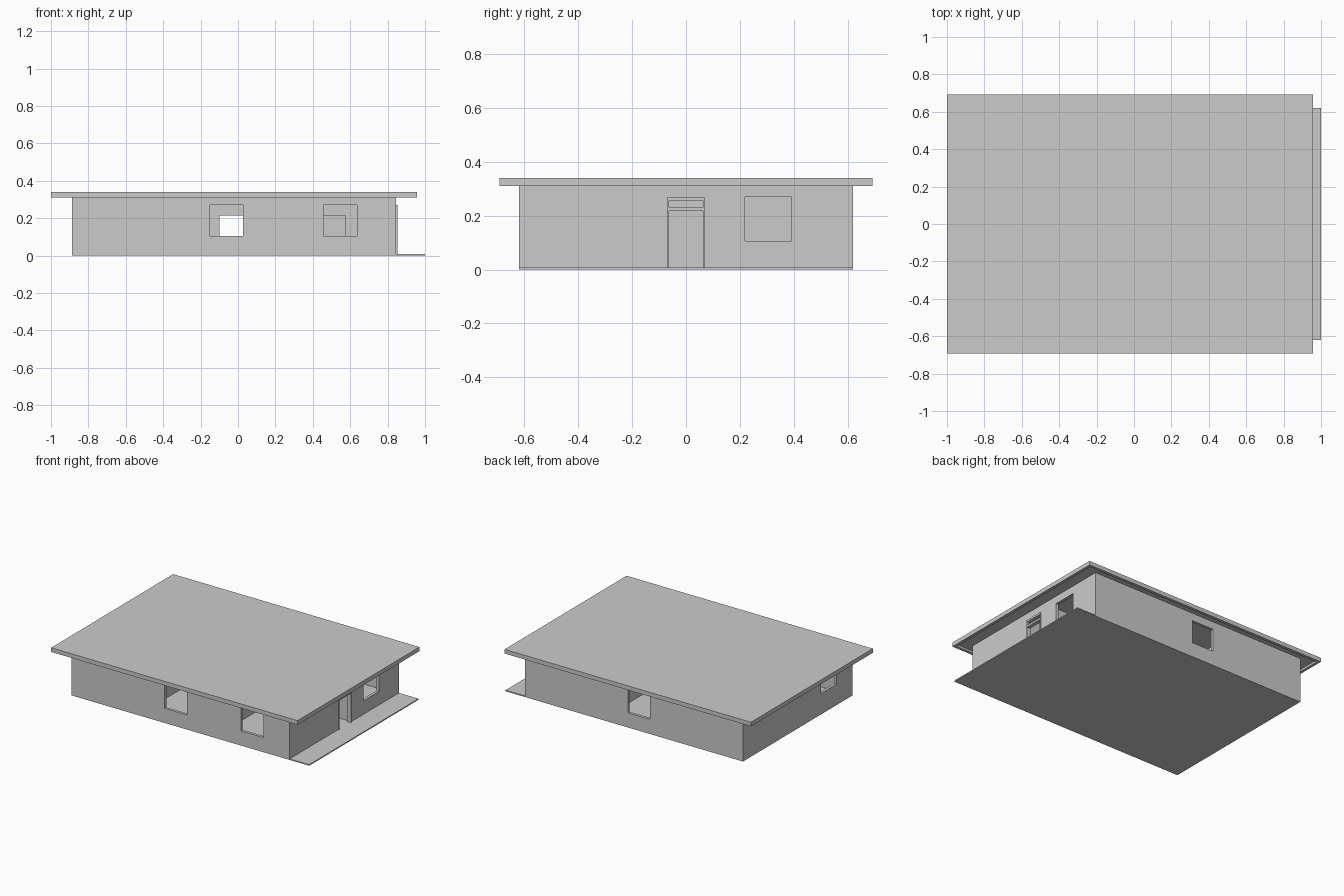
import bpy, bmesh
from mathutils import Vector

if "Cube" in bpy.data.objects:
    bpy.data.objects.remove(bpy.data.objects["Cube"])

FLOOR, TOP = 0.008, 0.325      # floor surface, underside of roof sheet
X0, X1, Y = -0.887, 0.845, 0.62
T = 0.02                       # wall thickness


def finish(name, bm):
    bmesh.ops.recalc_face_normals(bm, faces=bm.faces[:])
    me = bpy.data.meshes.new(name)
    bm.to_mesh(me)
    bm.free()
    ob = bpy.data.objects.new(name, me)
    bpy.context.collection.objects.link(ob)
    return ob


def box(name, x0, x1, y0, y1, z0, z1):
    bm = bmesh.new()
    bmesh.ops.create_cube(bm, size=1)
    for v in bm.verts:
        v.co = ((x0 + x1) / 2 + v.co.x * (x1 - x0),
                (y0 + y1) / 2 + v.co.y * (y1 - y0),
                (z0 + z1) / 2 + v.co.z * (z1 - z0))
    return finish(name, bm)


def panel(name, place, span, height, depth, holes):
    """Extruded sheet with rectangular holes (u0, u1, v0, v1)."""
    us = sorted({*span, *(u for h in holes for u in h[:2])})
    vs = sorted({*height, *(v for h in holes for v in h[2:])})
    bm = bmesh.new()
    for a, b in zip(us, us[1:]):
        for c, d in zip(vs, vs[1:]):
            mu, mv = (a + b) / 2, (c + d) / 2
            if any(h[0] < mu < h[1] and h[2] < mv < h[3] for h in holes):
                continue
            bm.faces.new([bm.verts.new(place(u, v))
                          for u, v in ((a, c), (b, c), (b, d), (a, d))])
    bmesh.ops.remove_doubles(bm, verts=bm.verts[:], dist=1e-5)
    ext = bmesh.ops.extrude_face_region(bm, geom=bm.faces[:])["geom"]
    bmesh.ops.translate(bm, vec=Vector(depth),
                        verts=[g for g in ext if isinstance(g, bmesh.types.BMVert)])
    # the starting faces remain as the other side of the sheet
    return finish(name, bm)


def wall_x(name, y, holes, span=(X0, X1)):
    return panel(name, lambda u, v: (u, y, v), span, (FLOOR, TOP), (0, T, 0), holes)


def wall_y(name, x, span, holes=(), thick=T, height=(FLOOR, TOP)):
    return panel(name, lambda u, v: (x, u, v), span, height, (thick, 0, 0), holes)


# floor slab with entrance porch
box("floor_slab", X0, 1.0, -Y, Y, 0, FLOOR)

# outer walls
mid_window = (-0.15, 0.027, 0.105, 0.27)
side_window = (0.457, 0.635, 0.105, 0.27)
wall_x("front_wall", -Y, [mid_window, side_window])
wall_x("back_wall", Y - T, [mid_window])
wall_y("left_wall", X0, (-Y + T, Y - T), [(-0.44, -0.267, 0.15, 0.27)])
wall_y("right_wall", X1 - T, (-Y + T, Y - T),
       [(-0.067, 0.067, FLOOR, 0.27), (0.22, 0.392, 0.105, 0.27)])

# corridor walls with room doors, and room partitions
doors = [(-0.10, 0.03, FLOOR, 0.215), (0.445, 0.575, FLOOR, 0.215)]
inner = (X0 + T, X1 - T)
for side, y in (("front", -0.10), ("back", 0.08)):
    wall_x(side + "_corridor_wall", y, doors, inner)
    span = (-Y + T, -0.10) if side == "front" else (0.10, Y - T)
    for k, x in enumerate((-0.37, 0.23)):
        wall_y(f"{side}_partition_{k + 1}", x, span)

# entrance frame with transom opening
wall_y("entrance_frame", X1 - T, (-0.069, 0.069),
       [(-0.063, 0.063, FLOOR, 0.217), (-0.063, 0.063, 0.231, 0.256)],
       T + 0.007, (FLOOR, 0.27))

# roof sheet with a downturned rim
R0, R1, RY, RIM = -1.0, 0.957, 0.692, 0.02
box("roof_sheet", R0, R1, -RY, RY, TOP, 0.34)
panel("roof_rim", lambda u, v: (u, v, 0.31), (R0, R1), (-RY, RY), (0, 0, TOP - 0.31),
      [(R0 + RIM, R1 - RIM, -RY + RIM, RY - RIM)])

# centre exactly on the floor footprint
bpy.context.view_layer.update()
